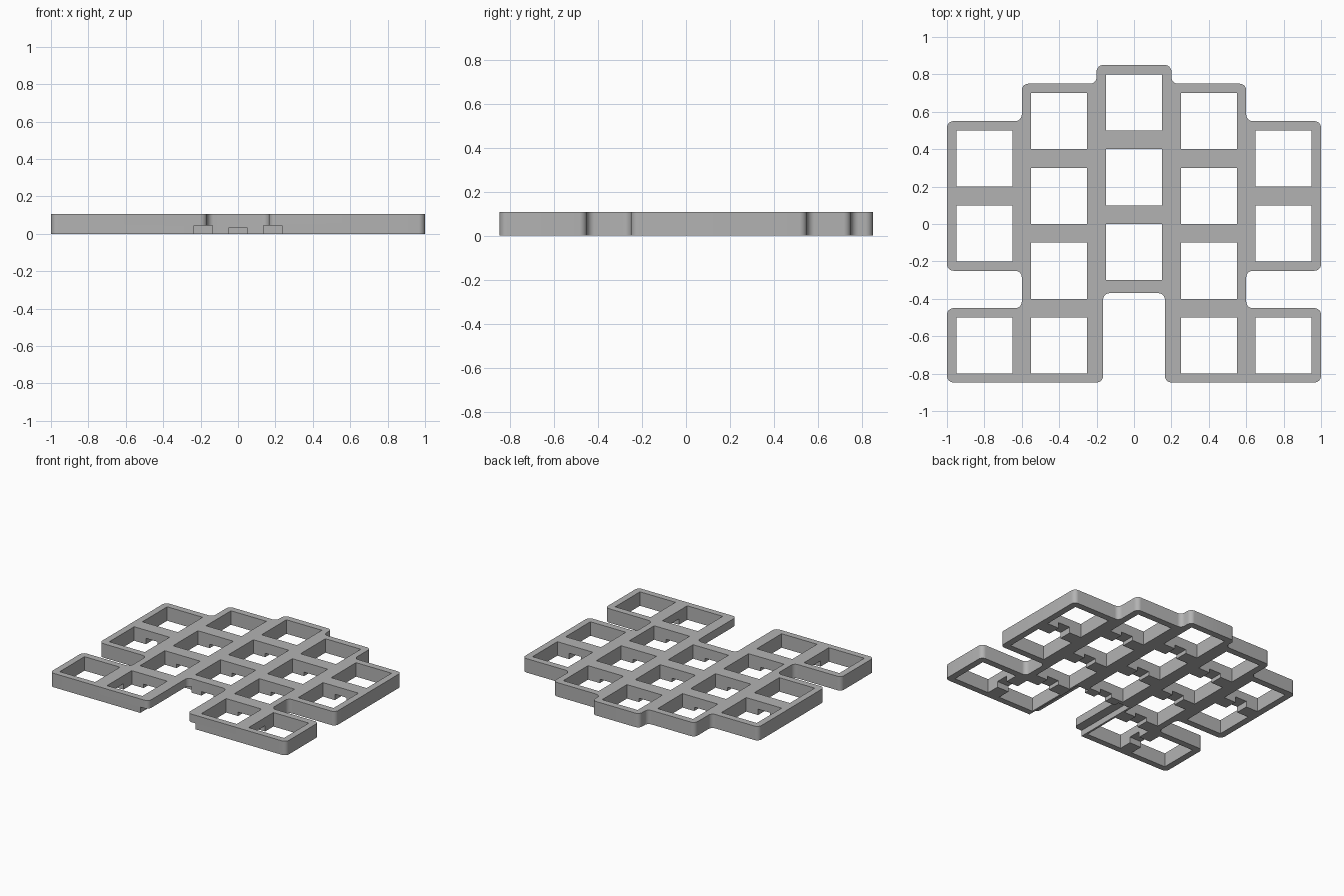
import bpy, bmesh
from math import pi
from mathutils import Vector

HEIGHT = 0.107
RADIUS = 0.035

cube = bpy.data.objects.get("Cube")
if cube:
    bpy.data.objects.remove(cube, do_unlink=True)

grey = bpy.data.materials.new("plain grey")
grey.use_nodes = True
COLOUR = (0.45, 0.45, 0.45, 1)
grey.diffuse_color = COLOUR
grey.node_tree.nodes["Principled BSDF"].inputs["Base Color"].default_value = COLOUR


def make_object(name, bm):
    bmesh.ops.recalc_face_normals(bm, faces=bm.faces)
    mesh = bpy.data.meshes.new(name)
    bm.to_mesh(mesh)
    bm.free()
    mesh.materials.append(grey)
    obj = bpy.data.objects.new(name, mesh)
    bpy.context.collection.objects.link(obj)
    return obj


def rounded(points, radius, steps=8):
    """Replace every right-angle corner with an arc."""
    result = []
    for i, p in enumerate(points):
        a = (points[i - 1] - p).normalized() * radius
        b = (points[(i + 1) % len(points)] - p).normalized() * radius
        centre = p + a + b
        for k in range(steps + 1):
            t = Vector((pi / 2 * k / steps, 0))
            from math import sin, cos
            result.append(centre - b * cos(t.x) - a * sin(t.x))
    return result


def cut(target, name, boxes):
    """Cut boxes (x0, x1, y0, y1, z0, z1) out of the target."""
    bm = bmesh.new()
    for x0, x1, y0, y1, z0, z1 in boxes:
        for v in bmesh.ops.create_cube(bm, size=1)["verts"]:
            v.co = ((x0, x1)[v.co.x > 0], (y0, y1)[v.co.y > 0], (z0, z1)[v.co.z > 0])
    cutter = make_object(name, bm)
    cutter.hide_render = True
    mod = target.modifiers.new(name, 'BOOLEAN')
    mod.operation = 'DIFFERENCE'
    mod.solver = 'EXACT'
    mod.object = cutter
    bpy.context.view_layer.objects.active = target
    bpy.ops.object.modifier_apply(modifier=name)
    bpy.data.objects.remove(cutter, do_unlink=True)


# Stepped outline with rounded corners, mirrored from one half
half = [(0.2, 0.85), (0.2, 0.75), (0.6, 0.75), (0.6, 0.55), (1, 0.55), (1, -0.25),
        (0.6, -0.25), (0.6, -0.45), (1, -0.45), (1, -0.847), (0.165, -0.847), (0.165, -0.37)]
outline = [Vector(p) for p in half] + [Vector((-x, y)) for x, y in reversed(half)]
bm = bmesh.new()
face = bm.faces.new([bm.verts.new((p.x, p.y, 0)) for p in rounded(outline, RADIUS)])
top = bmesh.ops.extrude_face_region(bm, geom=[face])["geom"]
for v in top:
    if isinstance(v, bmesh.types.BMVert):
        v.co.z = HEIGHT
plate = make_object("grid_plate", bm)

# Square openings: column centre, then lower edge of each opening
columns = {0: (0.5, 0.1, -0.3), 0.4: (0.4, 0, -0.4, -0.8), 0.8: (0.2, -0.2, -0.8)}
holes = []
for cx, rows in columns.items():
    for x in {cx, -cx}:
        holes += [(x - 0.15, x + 0.15, y, y + 0.3, -0.1, 0.3) for y in rows]
cut(plate, "openings", holes)

# Shallow channels under the bars between openings
LOW, TALL, W = 0.03, 0.045, 0.05
channels = [(-W, W, y - 0.06, y + 0.06, -0.1, LOW) for y in (0.45, 0.05, -0.35)]
for s in (-1, 1):
    x = 0.4 * s
    channels += [(x - W, x + W, y - 0.06, y + 0.06, -0.1, LOW) for y in (0.35, -0.05, -0.45)]
    # Taller channels in the outer columns and feet
    x = 0.8 * s
    channels.append((x - W, x + W, 0.09, 0.21, -0.1, TALL))
    x = 0.6 * s
    channels.append((x - 0.06, x + 0.06, -0.65 - W, -0.65 + W, -0.1, TALL))
    # Rebate along the inner side of each foot
    x = 0.185 * s
    channels.append((x - W, x + W, -0.95, -0.33, -0.1, TALL))
cut(plate, "channels", channels)

# Smooth the rounded corners, keep the edges crisp
bpy.ops.object.select_all(action='DESELECT')
plate.select_set(True)
bpy.context.view_layer.objects.active = plate
bpy.ops.object.shade_smooth_by_angle(angle=pi / 6)
